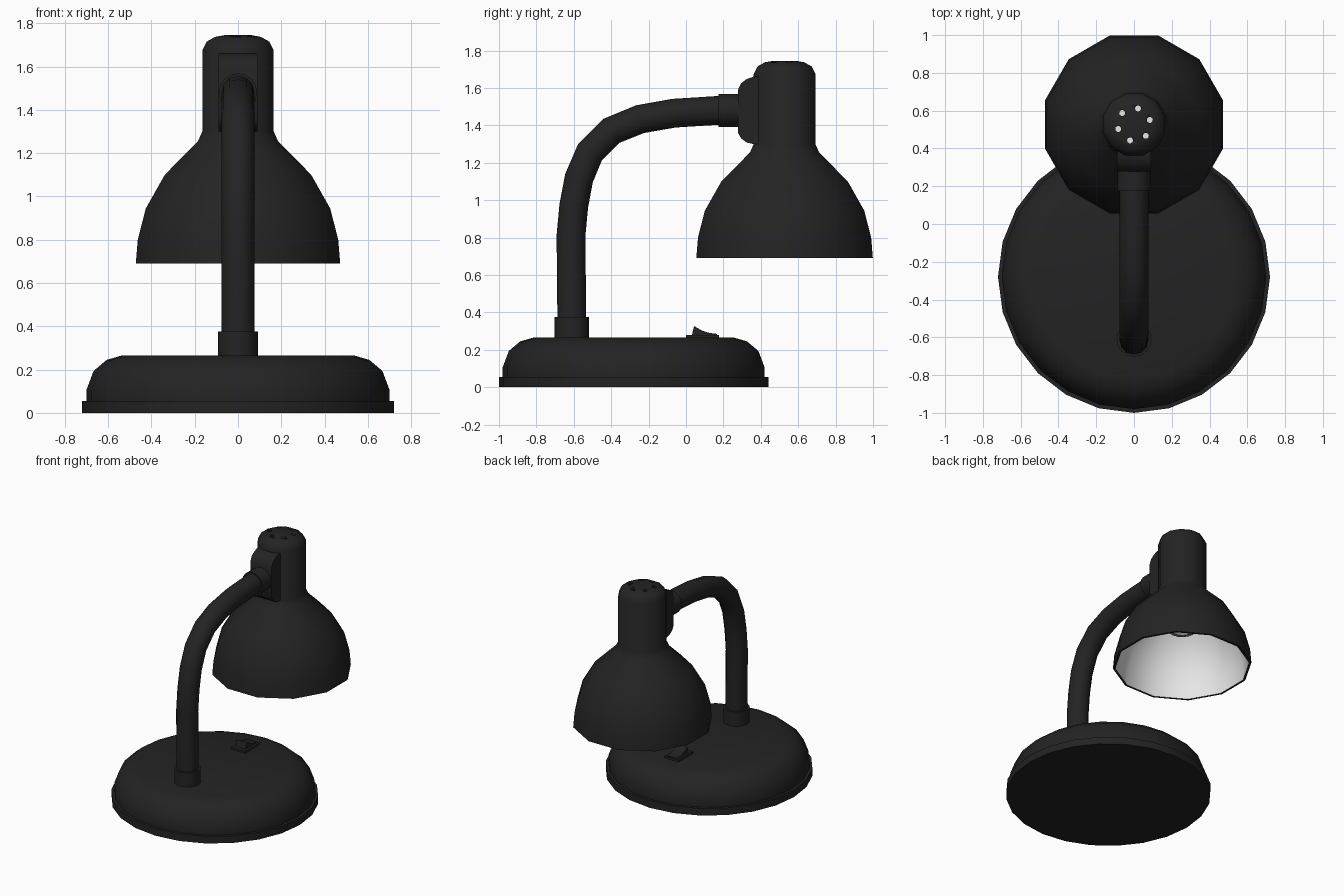
import bpy, bmesh, math
from mathutils import Vector

cube = bpy.data.objects.get("Cube")
if cube:
    bpy.data.objects.remove(cube, do_unlink=True)


def material(name, value):
    m = bpy.data.materials.new(name)
    m.use_nodes = True
    colour = (value, value, value, 1)
    m.diffuse_color = colour
    m.node_tree.nodes["Principled BSDF"].inputs["Base Color"].default_value = colour
    return m


black = material("black", 0.017)
white = material("reflector white", 0.8)
grey = material("socket grey", 0.22)


def add_object(name, bm, mats, smooth=40):
    bmesh.ops.recalc_face_normals(bm, faces=bm.faces[:])
    mesh = bpy.data.meshes.new(name)
    bm.to_mesh(mesh)
    bm.free()
    for m in mats:
        mesh.materials.append(m)
    ob = bpy.data.objects.new(name, mesh)
    bpy.context.collection.objects.link(ob)
    activate(ob)
    if smooth:
        bpy.ops.object.shade_smooth_by_angle(angle=math.radians(smooth))
    return ob


def activate(ob):
    bpy.ops.object.select_all(action='DESELECT')
    ob.select_set(True)
    bpy.context.view_layer.objects.active = ob


def lathe(name, profile, centre, sides, mats, turn=0.0, inner_from=None):
    """Revolve (radius, z) points; segments from inner_from on use the second material."""
    bm = bmesh.new()
    rings = []
    for r, z in profile:
        count = sides if r > 0 else 1
        rings.append([bm.verts.new((centre[0] + r * math.cos(turn + math.tau * i / sides),
                                    centre[1] + r * math.sin(turn + math.tau * i / sides), z))
                      for i in range(count)])
    for k, (a, b) in enumerate(zip(rings, rings[1:])):
        for i in range(sides):
            j = (i + 1) % sides
            corners = [a[i % len(a)], a[j % len(a)], b[j % len(b)], b[i % len(b)]]
            face = bm.faces.new(list(dict.fromkeys(corners)))
            if inner_from is not None and k >= inner_from:
                face.material_index = 1
    return add_object(name, bm, mats)


def prism(name, outline, half_width, mat, smooth=None):
    """Extrude a (y, z) outline across x."""
    bm = bmesh.new()
    face = bm.faces.new([bm.verts.new((-half_width, y, z)) for y, z in outline])
    new = bmesh.ops.extrude_face_region(bm, geom=[face])["geom"]
    verts = [g for g in new if isinstance(g, bmesh.types.BMVert)]
    bmesh.ops.translate(bm, verts=verts, vec=(2 * half_width, 0, 0))
    return add_object(name, bm, [mat], smooth)


# Base with a stepped foot rim
lathe("base", [(0, 0), (0.72, 0), (0.72, 0.055), (0.70, 0.055), (0.70, 0.106),
               (0.667, 0.194), (0.606, 0.245), (0.537, 0.265), (0, 0.265)],
      (0, -0.28), 24, [black])

# Collar where the arm enters the base
lathe("base_collar", [(0, 0.25), (0.092, 0.25), (0.092, 0.375), (0, 0.375)],
      (0, -0.61), 16, [black])

# Bent arm
path = [(-0.61, 0.3), (-0.615, 0.81), (-0.6, 0.97), (-0.572, 1.118), (-0.513, 1.257),
        (-0.40, 1.37), (-0.246, 1.433), (-0.064, 1.465), (0.176, 1.48), (0.25, 1.48)]
curve = bpy.data.curves.new("arm", 'CURVE')
curve.dimensions = '3D'
curve.bevel_depth = 0.077
curve.bevel_resolution = 4
curve.use_fill_caps = True
spline = curve.splines.new('POLY')
spline.points.add(len(path) - 1)
for p, (y, z) in zip(spline.points, path):
    p.co = (0, y, z, 1)
curve.materials.append(black)
arm = bpy.data.objects.new("arm", curve)
bpy.context.collection.objects.link(arm)
activate(arm)
bpy.ops.object.convert(target='MESH')
bpy.ops.object.shade_smooth_by_angle(angle=math.radians(40))

# Collar at the lamp end of the arm, laid along y
collar = lathe("head_collar", [(0, 0), (0.088, 0), (0.088, 0.13), (0, 0.13)],
               (0, 0), 16, [black])
collar.rotation_euler.x = -math.pi / 2
collar.location = Vector((0, 0.175, 1.48))

# Rounded bracket joining arm and lamp head
prism("head_bracket", [(0.45, 1.66), (0.36, 1.66), (0.325, 1.648), (0.295, 1.625), (0.278, 1.59),
                       (0.278, 1.36), (0.295, 1.33), (0.325, 1.308), (0.36, 1.30), (0.45, 1.30)],
      0.09, black, 40)

# Lamp head: outer shell, rim and light inner dome
head = (0, 0.527)
flat = 1 / math.cos(math.pi / 12)
outer = [(0, 1.745), (0.06, 1.745), (0.105, 1.737), (0.145, 1.715), (0.165, 1.675),
         (0.165, 1.30), (0.185, 1.255), (0.338, 1.10), (0.426, 0.944), (0.463, 0.80), (0.472, 0.69)]
inner = [(0.456, 0.69), (0.447, 0.80), (0.41, 0.94), (0.325, 1.09), (0.17, 1.24), (0, 1.25)]
shade = lathe("lamp_shade", [(r * flat, z) for r, z in outer + inner], head, 12,
              [black, white], math.pi / 12, len(outer))

# Ring of vent holes in the cap, with light floors
for i in range(6):
    a = math.radians(16 + 60 * i)
    spot = (head[0] + 0.087 * math.cos(a), head[1] + 0.087 * math.sin(a))
    cutter = lathe("vent_cutter", [(0, 1.68), (0.016, 1.68), (0.016, 1.8), (0, 1.8)],
                   spot, 10, [black])
    cutter.hide_render = True
    cut = shade.modifiers.new("vent", 'BOOLEAN')
    cut.operation = 'DIFFERENCE'
    cut.solver = 'EXACT'
    cut.object = cutter
    activate(shade)
    bpy.ops.object.modifier_apply(modifier=cut.name)
    bpy.data.objects.remove(cutter, do_unlink=True)
    lathe("vent_floor", [(0, 1.678), (0.016, 1.678), (0.016, 1.685), (0, 1.685)],
          spot, 10, [white])

# Bulb socket inside the dome
lathe("bulb_socket", [(0, 1.27), (0.1, 1.27), (0.1, 0.98), (0.075, 0.98), (0.075, 1.04), (0, 1.04)],
      head, 16, [grey])

# Rocker switch on the base
prism("switch_plate", [(0, 0.26), (0.176, 0.26), (0.176, 0.28), (0, 0.28)], 0.06, black)
prism("switch_rocker", [(0.03, 0.27), (0.165, 0.27), (0.165, 0.285), (0.125, 0.29),
                        (0.085, 0.303), (0.043, 0.327)], 0.042, black)
